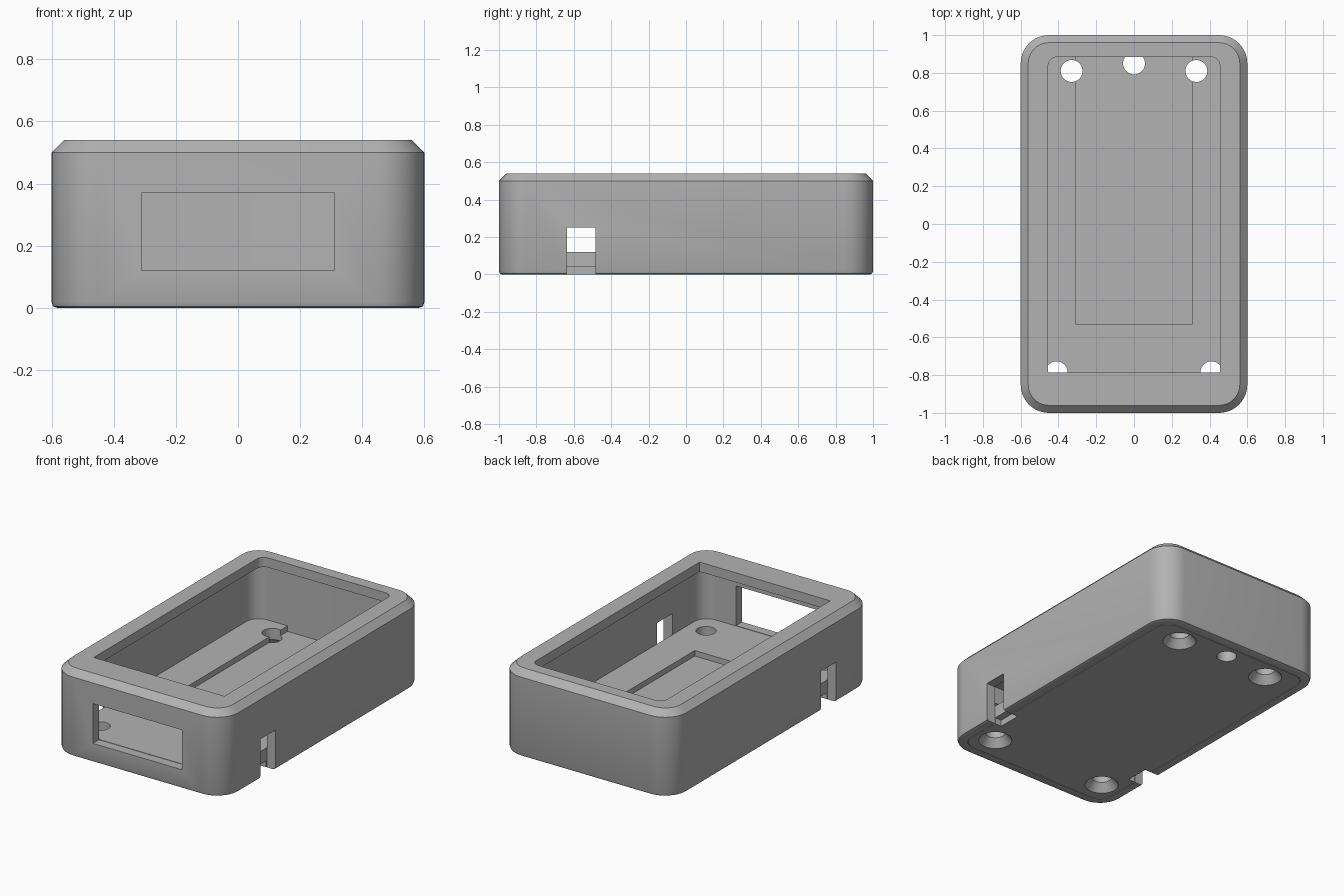
import bpy, bmesh, math

if "Cube" in bpy.data.objects:
    bpy.data.objects.remove(bpy.data.objects["Cube"])

grey = bpy.data.materials.new("plain_grey")
grey.diffuse_color = (0.45, 0.45, 0.45, 1)
grey.use_nodes = True
grey.node_tree.nodes["Principled BSDF"].inputs["Base Color"].default_value = grey.diffuse_color
SEG = 10  # segments per rounded corner


def ring(bm, x, y0, y1, z, r_front, r_back):
    """Rounded rectangle, symmetric in x, with own radius for front and back corners."""
    verts = []
    corners = [(1, y1, -1, r_back, 0), (-1, y1, -1, r_back, 90),
               (-1, y0, 1, r_front, 180), (1, y0, 1, r_front, 270)]
    for sx, y, dy, r, start in corners:
        cx, cy = sx * (x - r), y + dy * r
        for i in range(SEG + 1):
            a = math.radians(start + 90 * i / SEG)
            verts.append(bm.verts.new((cx + r * math.cos(a), cy + r * math.sin(a), z)))
    return verts


def loft(name, sections, closed):
    """Skin a list of sections; closed joins the last to the first, otherwise cap both ends."""
    bm = bmesh.new()
    rings = [ring(bm, *s) for s in sections]
    n = len(rings[0])
    pairs = list(zip(rings, rings[1:]))
    if closed:
        pairs.append((rings[-1], rings[0]))
    else:
        bm.faces.new(rings[0])
        bm.faces.new(rings[-1])
    for a, b in pairs:
        for i in range(n):
            j = (i + 1) % n
            bm.faces.new((a[i], a[j], b[j], b[i]))
    bmesh.ops.recalc_face_normals(bm, faces=bm.faces)
    mesh = bpy.data.meshes.new(name)
    bm.to_mesh(mesh)
    bm.free()
    ob = bpy.data.objects.new(name, mesh)
    bpy.context.collection.objects.link(ob)
    mesh.materials.append(grey)
    return ob


def inset(d, z, r):
    return (0.6 - d, -1 + d, 1 - d, z, r, r)


def box_cutter(x0, x1, y0, y1, z0, z1):
    bpy.ops.mesh.primitive_cube_add(size=1, location=((x0 + x1) / 2, (y0 + y1) / 2, (z0 + z1) / 2))
    ob = bpy.context.object
    ob.scale = (x1 - x0, y1 - y0, z1 - z0)
    return ob


def cone_cutter(x, y, r0, r1, z0, z1):
    bpy.ops.mesh.primitive_cone_add(vertices=40, radius1=r0, radius2=r1, depth=z1 - z0,
                                    location=(x, y, (z0 + z1) / 2))
    return bpy.context.object


def cut(target, cutters):
    for c in cutters:
        c.hide_render = True
        bpy.ops.object.select_all(action='DESELECT')
        target.select_set(True)
        bpy.context.view_layer.objects.active = target
        m = target.modifiers.new("cut", 'BOOLEAN')
        m.operation, m.solver, m.object = 'DIFFERENCE', 'EXACT', c
        bpy.ops.object.modifier_apply(modifier=m.name)
        bpy.data.objects.remove(c)


def smooth(ob):
    bpy.ops.object.select_all(action='DESELECT')
    ob.select_set(True)
    bpy.context.view_layer.objects.active = ob
    bpy.ops.object.shade_smooth_by_angle(angle=math.radians(30))


# Shell: rounded foot, straight wall, chamfered top, lid opening, inner cavity
opening = (0.455, -0.785, 0.885)
shell = loft("shell", [
    inset(0.06, 0, 0.09), inset(0.018, 0, 0.132), inset(0.005, 0.005, 0.145),
    inset(0, 0.018, 0.15), inset(0, 0.5, 0.15), inset(0.04, 0.54, 0.11),
    (*opening, 0.54, 0.002, 0.05), (*opening, 0.48, 0.002, 0.05),
    inset(0.06, 0.48, 0.09)], True)

# Front window and the two side notches
cut(shell, [box_cutter(-0.31, 0.31, -1.1, -0.85, 0.12, 0.37)] +
    [box_cutter(*sorted((s * 0.5, s * 0.7)), -0.635, -0.485, -0.1, 0.25) for s in (-1, 1)])
smooth(shell)

# Base plate with a recessed bay, pry slots and screw holes
plate = loft("base_plate", [inset(0.064, 0, 0.086), inset(0.064, 0.12, 0.086)], False)
cutters = [box_cutter(-0.31, 0.31, -0.53, 1.0, 0.085, 0.2)]
for s in (-1, 1):
    cutters.append(box_cutter(*sorted((s * 0.49, s * 0.7)), -0.635, -0.485, -0.1, 0.04))
    for x, y in ((0.33, 0.81), (0.41, -0.785)):
        cutters.append(cone_cutter(s * x, y, 0.058, 0.058, -0.1, 0.2))
        cutters.append(cone_cutter(s * x, y, 0.106, 0.05, -0.01, 0.06))
cutters.append(cone_cutter(0, 0.85, 0.058, 0.058, -0.1, 0.2))
cut(plate, cutters)
smooth(plate)
